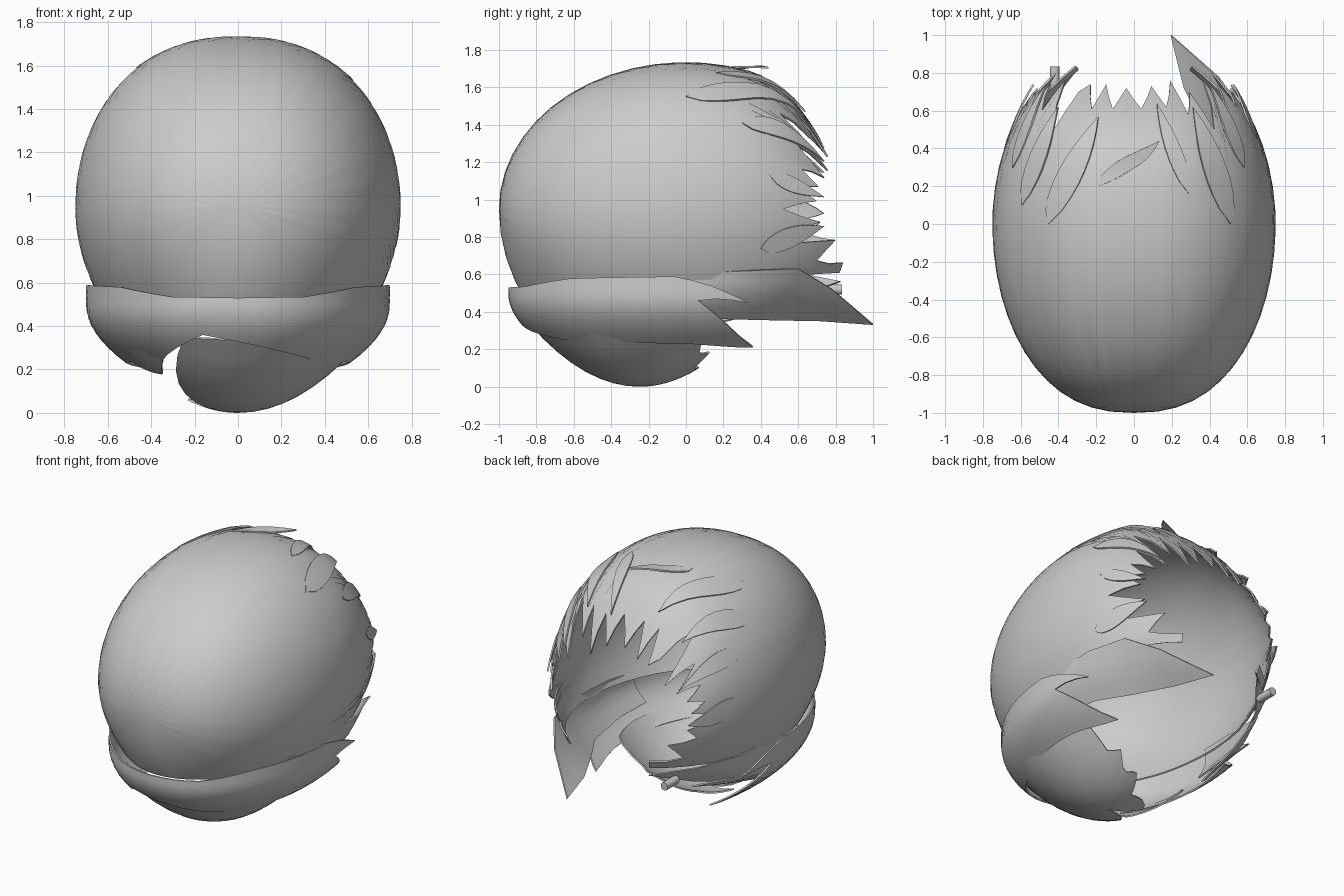
import bpy, bmesh, math
from mathutils import Vector

if "Cube" in bpy.data.objects:
    bpy.data.objects.remove(bpy.data.objects["Cube"])

THICK = 0.01


def lerp_table(table, x):
    """Piecewise linear lookup in a list of (x, value)."""
    if x <= table[0][0]:
        return table[0][1]
    for (x0, v0), (x1, v1) in zip(table, table[1:]):
        if x <= x1:
            return v0 + (v1 - v0) * (x - x0) / (x1 - x0)
    return table[-1][1]


def sheet(name, fn, us, vs, cut=None):
    """Thin smooth sheet from fn(u, v); cut = (point, normal) removes the normal side."""
    bm = bmesh.new()
    grid = [[bm.verts.new(fn(u, v)) for v in vs] for u in us]
    for c0, c1 in zip(grid, grid[1:]):
        for j in range(len(vs) - 1):
            bm.faces.new((c0[j], c1[j], c1[j + 1], c0[j + 1]))
    bmesh.ops.remove_doubles(bm, verts=bm.verts, dist=0.0005)
    if cut:
        bmesh.ops.bisect_plane(bm, geom=bm.verts[:] + bm.edges[:] + bm.faces[:],
                               plane_co=cut[0], plane_no=cut[1], clear_outer=True)
    bmesh.ops.recalc_face_normals(bm, faces=bm.faces)
    # normals point away from the hollow centre
    mid = Vector((0, 0, 0.9))
    if sum((f.calc_center_median() - mid).dot(f.normal) * f.calc_area() for f in bm.faces) < 0:
        bmesh.ops.reverse_faces(bm, faces=bm.faces)
    me = bpy.data.meshes.new(name)
    bm.to_mesh(me)
    bm.free()
    ob = bpy.data.objects.new(name, me)
    bpy.context.collection.objects.link(ob)
    bpy.ops.object.select_all(action='DESELECT')
    ob.select_set(True)
    bpy.context.view_layer.objects.active = ob
    m = ob.modifiers.new("thickness", 'SOLIDIFY')
    m.thickness = THICK
    m.offset = -1
    bpy.ops.object.modifier_apply(modifier=m.name)
    bpy.ops.object.shade_smooth_by_angle(angle=math.radians(35))
    return ob


def steps(a, b, n):
    return [a + (b - a) * i / n for i in range(n + 1)]


def dome(a, y, lift=0.0):
    """Point on the egg-shaped shell: a = degrees from the top, y = depth."""
    r = math.sqrt(max(0, 1 - y * y))
    s, c = math.sin(math.radians(a)), math.cos(math.radians(a))
    up = c > 0
    wide = math.copysign(abs(s) ** (0.87 if up else 1), s) * (1 if up else 1 - .25 * c * c)
    droop = 1.25 * max(0, y - 0.35) ** 2 * max(0, c)
    return Vector(((0.75 * r ** (.84 if y < 0 else 1) + lift) * wide, y,
                   0.95 + ((0.785 if up else 0.95) * r + lift) * c - droop))


# Upper shell: torn rear edge given as (angle, depth of the edge)
side = [(30, .70), (38, .50), (46, .76), (52, .60), (60, .74), (66, .62), (72, .71),
        (78, .62), (84, .70), (90, .52), (96, .72), (101, .46), (107, .80), (114, .70),
        (124, .84), (135, .8), (145, .8), (155, .8), (167, .8), (180, .8)]
top = [(-24, .74), (-19, .61), (-14, .74), (-8.5, .61), (-3, .72), (2.5, .61),
       (8, .73), (14, .62), (20, .76), (25, .58)]
left = [(-a, max(y, .66) if a > 99 else y) for a, y in reversed(side)]
edge = left + top + side
cols = []
for (a0, _), (a1, _) in zip(edge, edge[1:]):
    cols += [a0, (a0 + a1) / 2]
cols.append(edge[-1][0])


def upper(a, t):
    b_end = math.acos(-lerp_table(edge, a))
    return dome(a, -math.cos(b_end * t))


sheet("upper_shell", upper, cols, steps(0, 1, 18),
      cut=((0, 0, .56), (0, .06, -1)))

# Loose splinters peeling off the shell: start angle/depth, tip angle/depth, width, lift
splinters = [(-34, 0.0, -14, .57, 9, .03), (-12, .2, 8, .44, 6, .07),
             (20, .16, 9, .64, 5, .03), (40, 0.0, 26, .62, 9, .05),
             (52, .3, 46, .74, 7, .03), (-50, .1, -36, .62, 8, .05),
             (-62, .3, -58, .74, 7, .03), (75, .45, 80, .74, 6, .03),
             (-85, .4, -92, .74, 8, .03), (104, .4, 98, .74, 6, .02)]
for i, (a0, y0, a1, y1, w, lift) in enumerate(splinters):
    sheet(f"splinter_{i + 1}",
          lambda t, k: dome(a0 + (a1 - a0) * t + k * w * 2.2 * t ** .7 * (1 - t),
                            y0 + (y1 - y0) * t, 0.003 + lift * t * t),
          steps(0, 1, 8), (-1, 0, 1))


# Jaw band with a forked end on each side
band_low = [(-111, .21), (-90, .23), (-40, .24), (-13, .36), (15, .29), (40, .24),
            (90, .23), (111, .21)]
band_top = [(0, .53), (25, .535), (50, .58), (88, .59), (100, .53), (112, .44)]
fork = [(0, 119), (.7, 94), (1, 111)]


def band(u, v):
    a = u * lerp_table(fork, v)
    lo, hi = lerp_table(band_low, a), lerp_table(band_top, abs(a))
    z = lo + (hi - lo) * v
    k = (max(0, .5 - z) / .26) ** 2
    s, c = math.sin(math.radians(a)), math.cos(math.radians(a))
    wide = math.copysign(abs(s) ** .94, s)
    return Vector(((.70 - .17 * k) * wide, -(.95 - .17 * k) * c, z))


sheet("jaw_band", band, steps(-1, 1, 36), steps(0, 1, 10))


# Chin bowl in two pieces with a split at the front left
def bowl(phi, r):
    p = math.radians(phi)
    return Vector((.6 * r * math.sin(p), -.25 - .61 * r * math.cos(p), .36 * r * r))


tear = [(-24, .98), (18, .95), (30, .9), (95, .92), (125, .93), (140, .68), (150, .72),
        (158, .5), (172, .55), (190, .3), (225, .36), (255, .4)]


def chin(p, t):
    r = t * lerp_table(tear, p)
    swirl = 62 * (1 - r) * max(0, 1 - (p + 24) / 150)
    return bowl(p - swirl, r)


sheet("chin_bowl", chin, steps(-24, 255, 48), steps(0, 1, 8))


def chin_left(p, t):
    r = lerp_table([(-100, .86), (-70, .8), (-40, .72), (-28, .7)], p)
    r += (lerp_table([(-40, .92), (-28, .97)], p) - r) * t
    return bowl(p - 95 * (1 - r), r)


sheet("chin_shard", chin_left, steps(-90, -28, 12), steps(0, 1, 4))


# Long curved shards at the lower rear, lofted between two edge paths
def shard(name, up, low, curl=.03):
    def fn(i, t):
        p = Vector(up[i]).lerp(Vector(low[i]), t)
        bulge = curl * math.sin(math.pi * t) * (1 - i / (len(up) - 1))
        return p + Vector((math.copysign(bulge, p.x), 0, 0))
    sheet(name, fn, range(len(up)), steps(0, 1, 4))


shard("right_rear_spike",
      [(.63, -.35, .58), (.66, -.1, .60), (.66, .35, .62), (.58, .6, .63),
       (.45, .78, .52), (.2, 1, .33)],
      [(.55, -.35, .38), (.57, -.1, .37), (.52, .25, .36), (.40, .46, .355),
       (.27, .72, .35), (.2, 1, .33)], .05)
shard("left_rear_spike",
      [(-.66, -.1, .60), (-.66, .35, .61), (-.53, .64, .60), (-.3, .83, .56)],
      [(-.61, -.1, .38), (-.59, .3, .40), (-.48, .6, .48), (-.3, .83, .56)])
shard("left_low_splinter",
      [(-.62, 0, .42), (-.60, .35, .44), (-.48, .62, .45)],
      [(-.55, 0, .29), (-.54, .30, .37), (-.48, .62, .45)])

# Small broken rod poking out of the rear
bpy.ops.mesh.primitive_cylinder_add(vertices=10, radius=.027, depth=.13,
                                    location=(-.42, .77, .52), rotation=(math.pi / 2, 0, 0))
bpy.context.object.name = "rear_rod"
bpy.ops.object.shade_smooth_by_angle(angle=math.radians(40))
